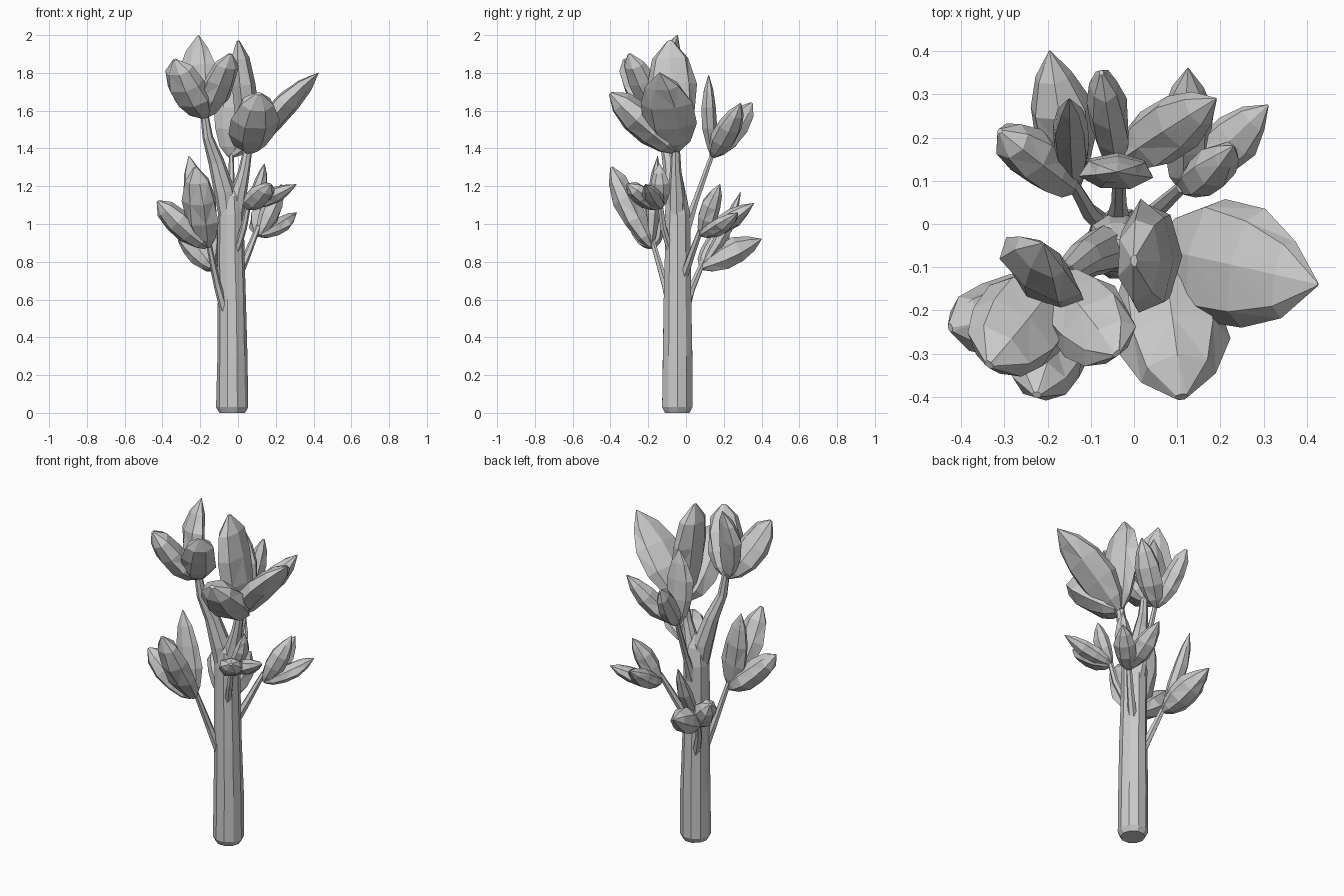
import bpy, bmesh, math, random
from mathutils import Vector

if "Cube" in bpy.data.objects:
    bpy.data.objects.remove(bpy.data.objects["Cube"])

random.seed(4)


def finish(bm, name):
    bmesh.ops.recalc_face_normals(bm, faces=bm.faces)
    mesh = bpy.data.meshes.new(name)
    bm.to_mesh(mesh)
    bm.free()
    obj = bpy.data.objects.new(name, mesh)
    bpy.context.collection.objects.link(obj)
    return obj


def skin(bm, rings):
    """Bridge rings of vertices and cap both ends."""
    n = len(rings[0])
    for a, b in zip(rings, rings[1:]):
        for i in range(n):
            j = (i + 1) % n
            bm.faces.new((a[i], a[j], b[j], b[i]))
    bm.faces.new(rings[0][::-1])
    bm.faces.new(rings[-1])


def tube(name, path, sides=9, jitter=0.03):
    """Tapered tube along (x, y, z, radius) stations."""
    bm = bmesh.new()
    pts = [Vector(p[:3]) for p in path]
    rings = []
    for k, p in enumerate(path):
        d = (pts[min(k + 1, len(pts) - 1)] - pts[max(k - 1, 0)]).normalized()
        u = Vector((0, 1, 0)).cross(d).normalized()
        v = d.cross(u)
        ring = []
        for i in range(sides):
            a = 2 * math.pi * i / sides
            r = p[3] * (1 + random.uniform(-jitter, jitter))
            ring.append(bm.verts.new(pts[k] + r * (math.cos(a) * u + math.sin(a) * v)))
        rings.append(ring)
    skin(bm, rings)
    return finish(bm, name)


# Leaf outlines: position along the leaf, relative width
POINTED = [(0, .25), (.12, .66), (.34, .98), (.6, 1), (.82, .62), (1, .03)]
BLUNT = [(0, .28), (.12, .7), (.34, .98), (.6, 1), (.84, .76), (1, .12)]


def leaf(bm, base, tip, width, thick, out=None, bulge=0.02, outline=POINTED):
    """Thick leaf, cupped towards its outward side."""
    base, tip = Vector(base), Vector(tip)
    axis = tip - base
    d = axis.normalized()
    o = Vector((out[0], out[1], 0)) if out else Vector((axis.x, axis.y, 0))
    side = o.cross(Vector((0, 0, 1)))
    side = (side - d * side.dot(d)).normalized()
    normal = d.cross(side)
    if normal.dot(o) < 0:
        normal = -normal
    rings = []
    for t, w in outline:
        c = base + axis * t + normal * bulge * math.sin(math.pi * t)
        ring = []
        for i in range(7):
            a = 2 * math.pi * (i + 0.2) / 7
            r = w * random.uniform(.92, 1.1)
            ring.append(bm.verts.new(c + side * math.cos(a) * r * width / 2
                                     + normal * math.sin(a) * r * thick / 2))
        rings.append(ring)
    skin(bm, rings)
    bmesh.ops.triangulate(bm, faces=[f for f in bm.faces if f.calc_area() > .0012])


def cluster(name, base, leaves):
    bm = bmesh.new()
    for l in leaves:
        leaf(bm, base, *l)
    finish(bm, name)


# Trunk with chamfered foot
tube("trunk", [(-.03, -.045, 0, .068), (-.03, -.045, .03, .084), (-.03, -.045, .3, .081),
               (-.033, -.045, .6, .075), (-.038, -.045, .85, .072),
               (-.038, -.045, 1.05, .07), (-.038, -.05, 1.15, .055), (-.038, -.05, 1.22, .015)], 10)

# Forking main branches
tube("left_branch", [(-.045, -.05, .95, .04), (-.07, -.06, 1.17, .057), (-.115, -.08, 1.33, .043),
                     (-.16, -.115, 1.46, .028), (-.18, -.125, 1.6, .02)], 8)
tube("right_branch", [(-.025, -.05, .95, .04), (-.003, -.05, 1.14, .048), (.032, -.055, 1.28, .03),
                      (.06, -.055, 1.44, .02)], 8)

# Thin side stems
stems = {
    "front_left": [(-.06, -.07, .5, .025), (-.11, -.11, .68, .02), (-.16, -.18, .92, .014)],
    "back_left": [(-.06, -.01, .52, .025), (-.105, .03, .66, .02), (-.145, .1, .82, .014)],
    "back_right": [(-.01, -.02, .7, .025), (.05, .03, .84, .02), (.11, .085, .99, .014)],
    "front_right": [(-.01, -.08, .85, .02), (.03, -.12, .98, .018), (.06, -.14, 1.13, .014)],
    "back": [(-.04, -.02, .92, .035), (-.035, .05, 1.12, .018), (-.035, .15, 1.4, .013)],
}
for name, path in stems.items():
    tube(name + "_stem", path, 6)

# Leaf clusters: tip, width, thickness, outward direction, bulge, outline
cluster("upper_right_leaves", (.06, -.06, 1.39), [
    ((.425, -.14, 1.8), .29, .13, (1, -.15), -.02),
    ((0, -.085, 1.97), .25, .13, (-1, 0), -.005, BLUNT),
    ((.11, -.4, 1.69), .25, .17, None, .005, BLUNT),
])
cluster("upper_left_leaves", (-.18, -.13, 1.57), [
    ((-.21, -.045, 2.0), .21, .11, (.6, .8), -.035),
    ((-.335, -.325, 1.87), .22, .14, None, .015, BLUNT),
    ((-.04, -.3, 1.9), .19, .12, None, .01, BLUNT),
])
cluster("front_left_leaves", (-.165, -.185, .88), [
    ((-.225, -.395, 1.3), .18, .13, None, .01, BLUNT),
    ((-.425, -.24, 1.12), .18, .13, None, .01, BLUNT),
    ((-.26, -.15, 1.36), .15, .08, (0, 1), 0),
])
cluster("back_left_leaves", (-.14, .085, .77), [
    ((-.195, .4, .92), .14, .14, None, 0),
    ((-.31, .215, .97), .12, .13, None, 0, BLUNT),
    ((-.15, .29, 1.17), .085, .07),
])
cluster("back_right_leaves", (.115, .085, .94), [
    ((.31, .275, 1.06), .12, .085, None, .01),
    ((.125, .36, 1.11), .12, .1, None, .01),
    ((.23, .18, 1.21), .11, .1, (1, -1), .01),
])
cluster("front_right_leaves", (.05, -.135, 1.09), [
    ((.31, -.215, 1.21), .1, .08, None, .005),
    ((.17, -.31, 1.21), .14, .1, None, .005, BLUNT),
    ((.14, -.14, 1.32), .1, .07),
])
cluster("back_leaves", (-.04, .14, 1.36), [
    ((.19, .29, 1.64), .14, .12, None, .01),
    ((-.075, .35, 1.64), .09, .13, None, .01, BLUNT),
    ((-.04, .12, 1.79), .165, .08, (0, -1), .01),
])
